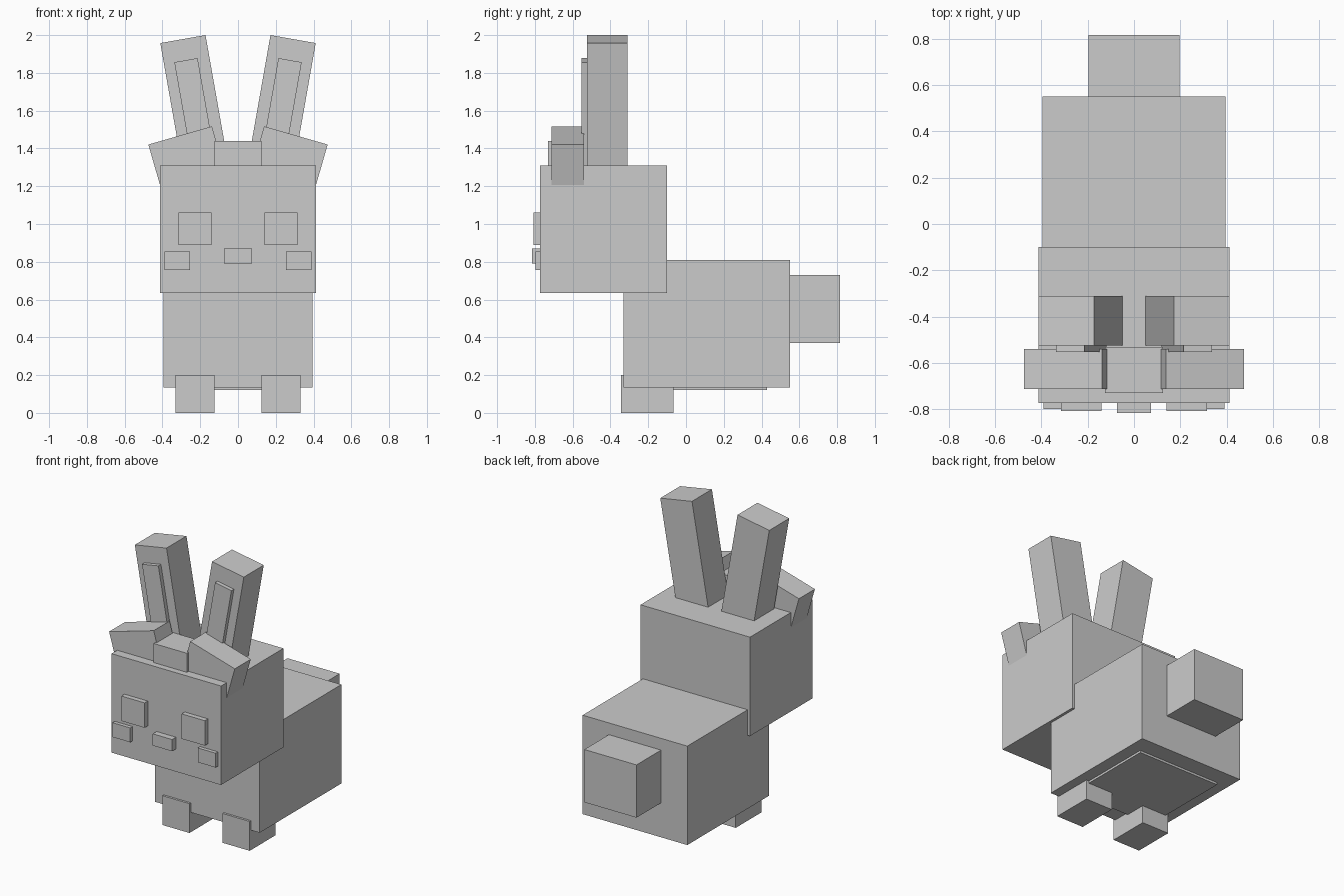
import bpy
import math
from mathutils import Matrix, Vector

cube = bpy.data.objects.get("Cube")
if cube:
    bpy.data.objects.remove(cube, do_unlink=True)

grey = bpy.data.materials.new("plain_grey")
grey.use_nodes = True
GREY = (0.6, 0.6, 0.6, 1)
grey.diffuse_color = GREY
grey.node_tree.nodes["Principled BSDF"].inputs["Base Color"].default_value = GREY


def box(name, x, y, z, lean=0, pivot=(0, 0, 0)):
    """Box between x, y and z ranges, leaned about the y axis at a pivot."""
    bpy.ops.mesh.primitive_cube_add(size=1)
    obj = bpy.context.object
    obj.name = name
    ranges = (x, y, z)
    size = Vector([b - a for a, b in ranges])
    centre = Vector([(a + b) / 2 for a, b in ranges])
    pivot = Vector(pivot)
    turn = Matrix.Rotation(math.radians(lean), 4, "Y")
    obj.data.transform(Matrix.Translation(pivot) @ turn
                       @ Matrix.Translation(centre) @ Matrix.Diagonal(size.to_4d()))
    obj.data.materials.append(grey)
    return obj


def pair(name, x, y, z, lean=0, pivot=(0, 0, 0)):
    """The same box on the left (+x) and mirrored on the right."""
    box("left_" + name, x, y, z, lean, pivot)
    px, py, pz = pivot
    box("right_" + name, (-x[1], -x[0]), y, z, -lean, (-px, py, pz))


# Body, belly and tail
box("body", (-0.395, 0.395), (-0.33, 0.55), (0.135, 0.81))
box("belly", (-0.31, 0.31), (-0.21, 0.43), (0.12, 0.2))
box("tail", (-0.197, 0.197), (0.54, 0.815), (0.37, 0.73))
pair("foot", (0.125, 0.33), (-0.345, -0.065), (0, 0.2))

# Head and face
box("head", (-0.413, 0.413), (-0.773, -0.1), (0.635, 1.31))
pair("eye", (0.14, 0.315), (-0.807, -0.76), (0.89, 1.06))
pair("cheek", (0.255, 0.39), (-0.798, -0.76), (0.757, 0.855))
box("nose", (-0.073, 0.073), (-0.815, -0.76), (0.79, 0.87))

# Hair tufts, hung from their top inner corner
box("middle_tuft", (-0.125, 0.125), (-0.73, -0.53), (1.25, 1.44))
pair("side_tuft", (0, 0.35), (-0.712, -0.54), (-0.28, 0), 16, (0.138, 0, 1.517))

# Ears, hung from their top inner corner
pair("ear", (0, 0.243), (-0.525, -0.31), (-0.75, 0), 10, (0.172, 0, 2))
pair("inner_ear", (0, 0.125), (-0.553, -0.5), (-0.555, 0), 10, (0.214, 0, 1.878))
